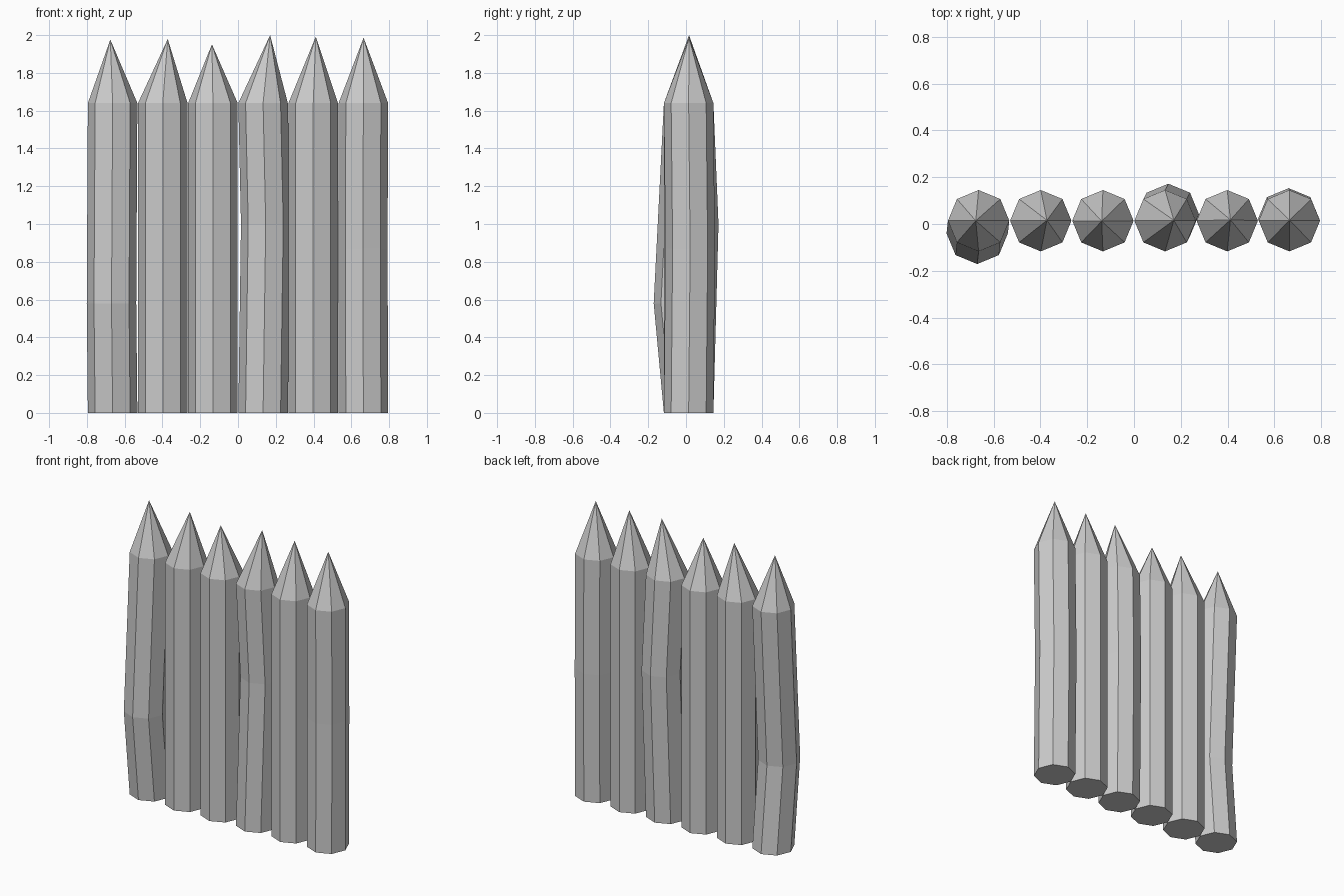
import bpy, bmesh
from math import sin, cos, pi

if "Cube" in bpy.data.objects:
    bpy.data.objects.remove(bpy.data.objects["Cube"])

RADIUS, SIDES = 0.131, 8
CENTRE_Y, SHOULDER = 0.014, 1.64
SPACING = 0.2655


def stake(name, x, tip, bend=None):
    """Octagonal post with a pointed top; bend = (dx, dy, z) of a shifted middle ring."""
    bm = bmesh.new()

    def ring(dx, dy, z):
        return [bm.verts.new((x + dx + RADIUS * cos(2 * pi * i / SIDES),
                              CENTRE_Y + dy + RADIUS * sin(2 * pi * i / SIDES), z))
                for i in range(SIDES)]

    rings = [ring(0, 0, 0)]
    if bend:
        rings.append(ring(*bend))
    rings.append(ring(0, 0, SHOULDER))
    # shaft sides
    for low, high in zip(rings, rings[1:]):
        for i in range(SIDES):
            j = (i + 1) % SIDES
            bm.faces.new((low[i], low[j], high[j], high[i]))
    # flat foot and pointed tip
    bm.faces.new(rings[0][::-1])
    apex = bm.verts.new(tip)
    for i in range(SIDES):
        bm.faces.new((rings[-1][i], rings[-1][(i + 1) % SIDES], apex))
    mesh = bpy.data.meshes.new(name)
    bm.to_mesh(mesh)
    bm.free()
    bpy.context.collection.objects.link(bpy.data.objects.new(name, mesh))


# tip position and optional bend of each stake, left to right
stakes = [
    ((-0.676, 0.014, 1.976), (-0.006, -0.054, 0.58)),
    ((-0.372, 0.016, 1.979), None),
    ((-0.138, 0.012, 1.951), None),
    ((0.170, 0.016, 2.0), (0.014, 0.027, 1.0)),
    ((0.412, 0.018, 1.992), None),
    ((0.665, 0.016, 1.986), (-0.003, 0.008, 0.87)),
]
for n, (tip, bend) in enumerate(stakes):
    stake(f"fence_stake_{n + 1}", (n - 2.5) * SPACING, tip, bend)
